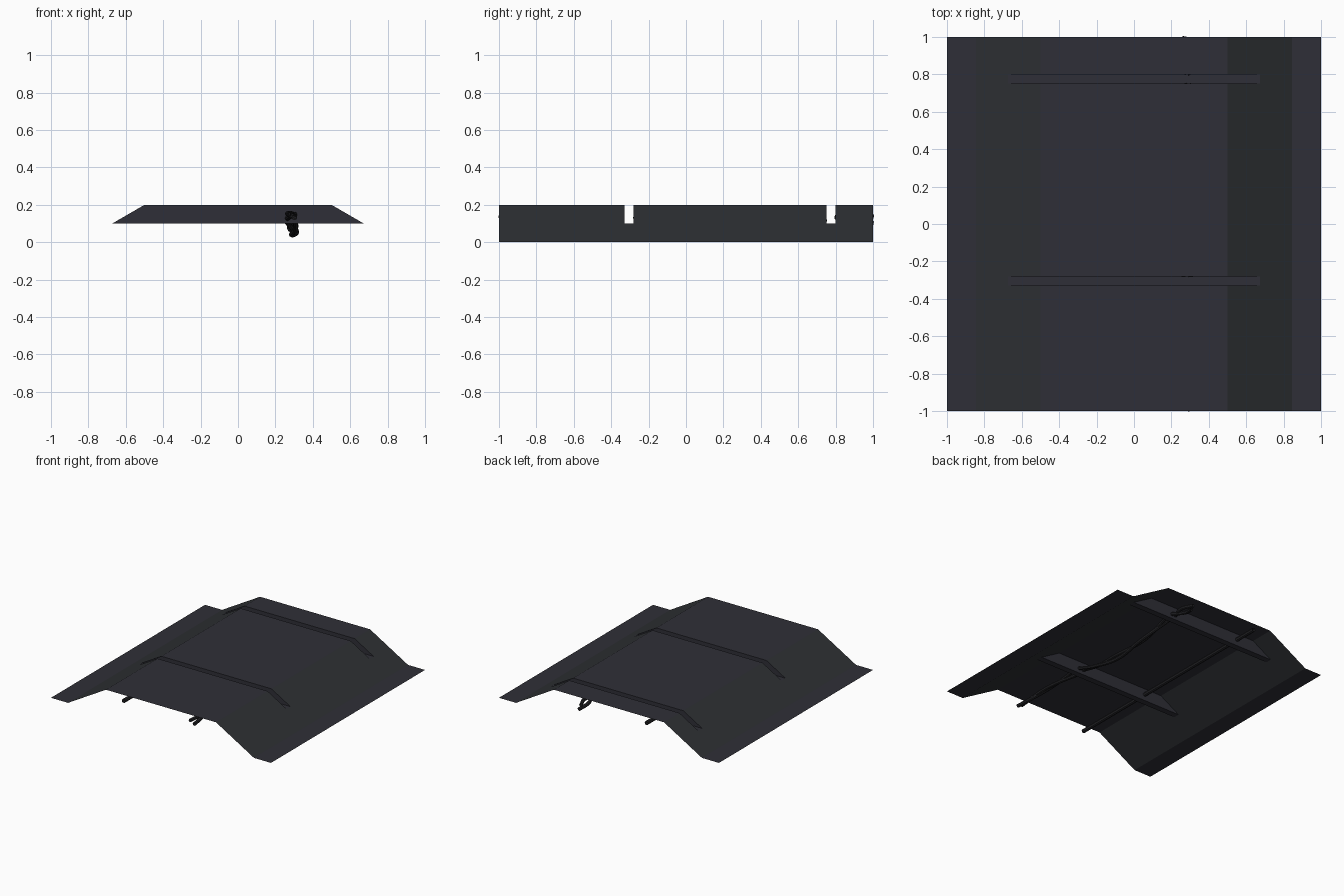
import bpy, bmesh

if "Cube" in bpy.data.objects:
    bpy.data.objects.remove(bpy.data.objects["Cube"])


def material(name, rgb):
    m = bpy.data.materials.new(name)
    m.diffuse_color = (*rgb, 1)
    m.use_nodes = True
    m.node_tree.nodes["Principled BSDF"].inputs["Base Color"].default_value = m.diffuse_color
    return m


panel_mat = material("dark blue grey", (0.028, 0.028, 0.038))
slope_mat = material("dark neutral grey", (0.027, 0.030, 0.034))
cable_mat = material("cable black grey", (0.018, 0.018, 0.021))

# Thin ceiling sheet: raised profile swept along y, with two cross grooves
FULL = [(-1, 0), (-.845, 0), (-.6725, .1), (-.5, .2),
        (.5, .2), (.6725, .1), (.845, 0), (1, 0)]
CUT = [(x, min(z, .1)) for x, z in FULL]
GROOVES = [(-.33, -.28), (.75, .80)]
bm = bmesh.new()


def strip(profile, y0, y1):
    a = [bm.verts.new((x, y0, z)) for x, z in profile]
    b = [bm.verts.new((x, y1, z)) for x, z in profile]
    for i in range(len(a) - 1):
        f = bm.faces.new((a[i], a[i + 1], b[i + 1], b[i]))
        sloped = abs(profile[i][1] - profile[i + 1][1]) > .01
        f.material_index = 1 if sloped else 0


y = -1
for g0, g1 in GROOVES:
    strip(FULL, y, g0)
    strip(CUT, g0, g1)
    # groove side walls
    for wy, flip in ((g0, True), (g1, False)):
        pts = [bm.verts.new((x, wy, z)) for x, z in FULL[2:6]]
        bm.faces.new(pts[::-1] if not flip else pts)
    y = g1
strip(FULL, y, 1)
bmesh.ops.remove_doubles(bm, verts=bm.verts, dist=1e-4)
mesh = bpy.data.meshes.new("ceiling_panel")
bm.to_mesh(mesh)
bm.free()
mesh.materials.append(panel_mat)
mesh.materials.append(slope_mat)
panel = bpy.data.objects.new("ceiling_panel", mesh)
bpy.context.collection.objects.link(panel)


# Cables under the sheet, each running between the groove walls
def cable(name, pts, r):
    cu = bpy.data.curves.new(name, 'CURVE')
    cu.dimensions = '3D'
    cu.bevel_depth = r
    cu.bevel_resolution = 2
    cu.resolution_u = 6
    s = cu.splines.new('BEZIER')
    s.bezier_points.add(len(pts) - 1)
    for p, co in zip(s.bezier_points, pts):
        p.co = co
        p.handle_left_type = p.handle_right_type = 'AUTO'
    cu.materials.append(cable_mat)
    ob = bpy.data.objects.new(name, cu)
    bpy.context.collection.objects.link(ob)
    bpy.ops.object.select_all(action='DESELECT')
    ob.select_set(True)
    bpy.context.view_layer.objects.active = ob
    bpy.ops.object.convert(target='MESH')
    bpy.ops.object.shade_smooth_by_angle()


# straight cable
for n, (a, b) in enumerate(((-1, -.33), (-.28, .75), (.80, 1))):
    cable(f"straight_cable_{n}", [(-.34, a, .15), (-.34, b, .15)], .016)

# hanging bundle
for n, (dx, dz) in enumerate(((-.02, .012), (.018, -.008))):
    cable(f"front_hanging_cable_{n}",
          [(.285 + dx, -1, .14 + dz), (.28 - dx * .5, -.66, .15), (.285 + dx, -.33, .14 - dz)], .014)
    cable(f"middle_hanging_cable_{n}",
          [(.285 + dx, -.28, .14), (.29 + dx, -.1, .085 + dz), (.295 - dx * .5, .15, .05 + dz),
           (.295 + dx, .45, .065 + dz), (.29 - dx, .75, .125)], .014)
    cable(f"back_hanging_cable_{n}",
          [(.285 + dx, .80, .135), (.27 - dx, .9, .13 + dz), (.265 + dx * .5, 1, .115 + dz * 2)], .014)
